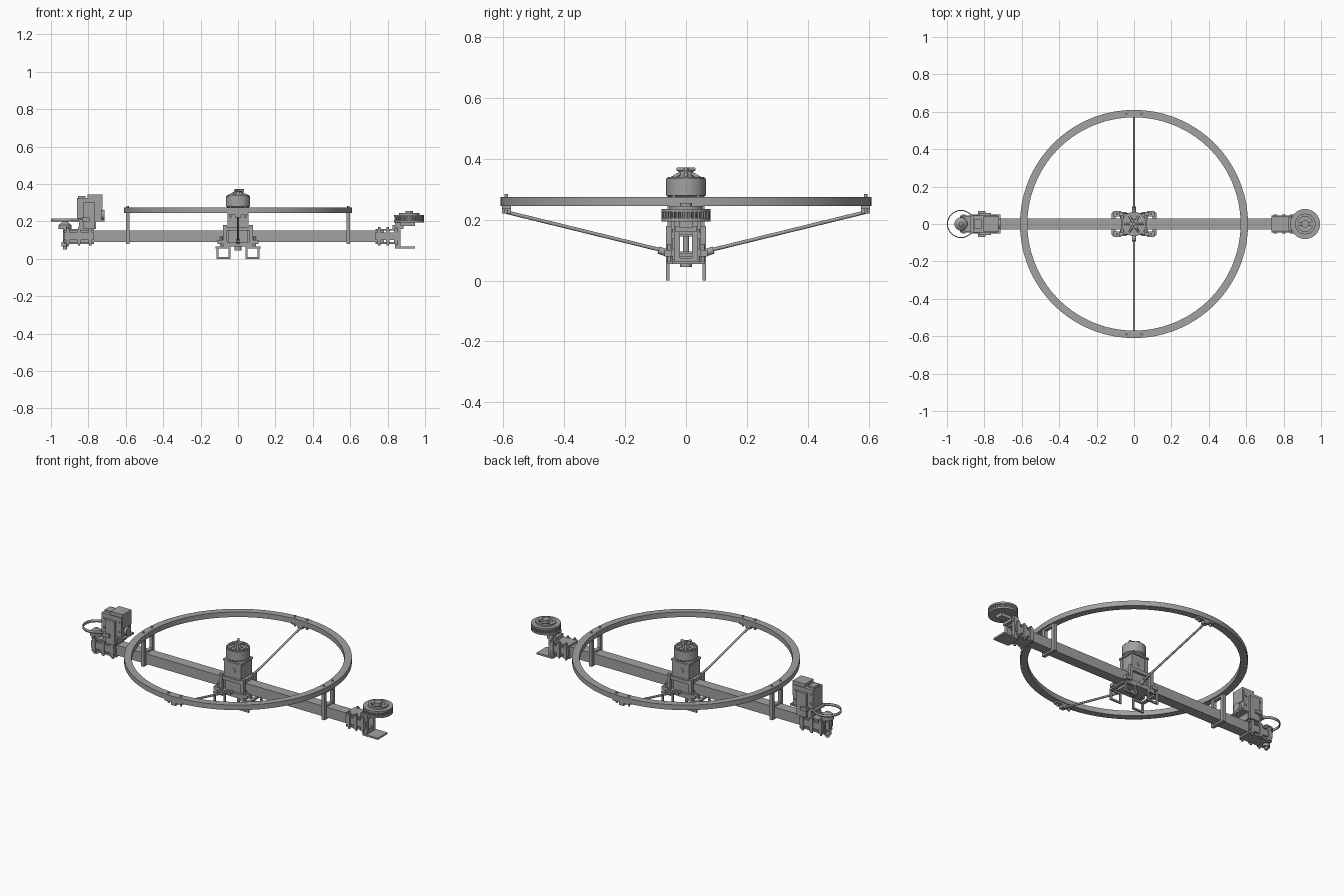
import bpy, bmesh, math
from mathutils import Vector

if "Cube" in bpy.data.objects:
    bpy.data.objects.remove(bpy.data.objects["Cube"], do_unlink=True)

grey = bpy.data.materials.new("satin grey")
grey.use_nodes = True
grey.diffuse_color = (.36, .36, .36, 1)
grey.node_tree.nodes["Principled BSDF"].inputs["Base Color"].default_value = grey.diffuse_color

# Shared dimensions
beam_low, beam_high, beam_half = .09, .15, .03
beam_middle = (beam_low + beam_high) / 2
wall, plate, bolt = .005, .01, .006
ring_low, ring_high, ring_inner, ring_outer = .245, .275, .57, .61
ring_middle = (ring_inner + ring_outer) / 2
post_offset = .04
sides = (-1, 1)
corners = [(s, t) for s in sides for t in sides]


def finish(name, bm, smooth=False):
    bmesh.ops.recalc_face_normals(bm, faces=bm.faces)
    mesh = bpy.data.meshes.new(name)
    bm.to_mesh(mesh)
    bm.free()
    mesh.materials.append(grey)
    ob = bpy.data.objects.new(name, mesh)
    bpy.context.collection.objects.link(ob)
    if smooth:
        bpy.ops.object.select_all(action='DESELECT')
        ob.select_set(True)
        bpy.context.view_layer.objects.active = ob
        bpy.ops.object.shade_smooth_by_angle()
    return ob


def box(name, x, y, low, high, length, width):
    """Upright block centred on x, y, spanning low to high."""
    bm = bmesh.new()
    bmesh.ops.create_cube(bm, size=1)
    bmesh.ops.scale(bm, vec=(length, width, high - low), verts=bm.verts)
    bmesh.ops.translate(bm, vec=(x, y, (low + high) / 2), verts=bm.verts)
    return finish(name, bm)


def rod(name, start, end, radius, tip=None, segments=16):
    start, end = Vector(start), Vector(end)
    span = end - start
    bm = bmesh.new()
    bmesh.ops.create_cone(bm, cap_ends=True, segments=segments, radius1=radius,
                          radius2=radius if tip is None else tip, depth=span.length)
    bmesh.ops.rotate(bm, verts=bm.verts, matrix=span.to_track_quat('Z', 'Y').to_matrix())
    bmesh.ops.translate(bm, verts=bm.verts, vec=(start + end) / 2)
    return finish(name, bm, True)


def upright(name, x, y, low, high, radius, tip=None, segments=32):
    return rod(name, (x, y, low), (x, y, high), radius, tip, segments)


def hoop(name, x, low, high, inner, outer, steps=72):
    """Flat ring of rectangular section."""
    bm = bmesh.new()
    vs = [bm.verts.new((r, 0, z)) for r, z in
          ((inner, low), (outer, low), (outer, high), (inner, high))]
    es = [bm.edges.new((vs[i - 1], vs[i])) for i in range(len(vs))]
    bmesh.ops.spin(bm, geom=vs + es, axis=(0, 0, 1), angle=math.tau, steps=steps)
    bmesh.ops.remove_doubles(bm, verts=bm.verts, dist=wall / 50)
    bmesh.ops.translate(bm, verts=bm.verts, vec=(x, 0, 0))
    return finish(name, bm, True)


def around(count, radius, x=0):
    for i in range(count):
        angle = math.tau * i / count
        yield x + radius * math.cos(angle), radius * math.sin(angle)


# Hollow square beam
beam_left, beam_right = .78, -.93
beam_centre, beam_length = (beam_left + beam_right) / 2, beam_left - beam_right
for s in sides:
    box("beam_side", beam_centre, s * (beam_half - wall / 2), beam_low, beam_high, beam_length, wall)
for low in (beam_low, beam_high - wall):
    box("beam_wall", beam_centre, 0, low, low + wall, beam_length, 2 * beam_half)

# Guard ring on two pairs of posts clamped to the beam
hoop("guard_ring", 0, ring_low, ring_high, ring_inner, ring_outer)
for s, t in corners:
    x, y = s * ring_middle, t * post_offset
    box("ring_post", x, y, beam_low - plate, ring_low, 2 * plate, 2 * plate)
    upright("post_bolt", x, y, ring_low, ring_high + bolt, bolt)
    upright("strut_bolt", y, x, ring_low - 4 * bolt, ring_high + plate, bolt)
for s in sides:
    for low in (beam_low - plate, beam_high, ring_low - plate):
        box("post_bridge", s * ring_middle, 0, low, low + plate, 2 * plate, 2 * post_offset)

# Diagonal struts from the hub out to the ring
strut_top, strut_foot = ring_low - 2 * plate, beam_low + plate
for s in sides:
    y = s * ring_middle
    box("strut_bracket", 0, y, ring_low - plate, ring_low, .11, 3 * plate)
    box("strut_socket", 0, y, strut_top - plate / 2, ring_low, 3 * plate, 3 * plate)
    rod("strut", (0, y, strut_top), (0, s * .08, strut_foot), bolt)
    rod("strut_sleeve", (0, s * .09, strut_foot), (0, s * .06, beam_low), 2 * bolt)

# Landing feet: bent strips
foot_top, foot_out, foot_in, foot_y = .065, .11, .045, .06
for s, t in corners:
    y, middle = t * foot_y, s * (foot_out + foot_in) / 2
    box("foot_outer_leg", s * foot_out, y, 0, foot_top, plate, plate)
    box("foot_inner_leg", s * foot_in, y, 0, foot_top, plate, plate)
    box("foot_sole", middle, y, 0, plate, foot_out - foot_in, plate)
    box("foot_strap", middle, y, foot_top - plate, foot_top, foot_out - foot_in + plate, plate)
for s in sides:
    box("foot_crossbar", s * foot_out, 0, foot_top - plate, foot_top, 2 * plate, 2 * foot_y)

# Hub clamp round the beam, carrying a pillar box
hub, pillar_low, pillar_high = .06, beam_high + 2 * plate, .26
box("hub_base", 0, 0, foot_top, beam_low, .15, 2 * hub)
box("hub_upper_plate", 0, 0, beam_high, pillar_low, .14, 2 * hub)
for s, t in corners:
    post_x, lug_x, y = s * .07, s * .09, t * .055
    box("hub_corner_post", post_x, y, foot_top, pillar_low + plate, 2 * plate, 2 * plate)
    box("hub_corner_lug", lug_x, y, beam_low - plate, beam_low + plate, 4 * plate, 3 * plate)
    upright("hub_bolt", lug_x, y, foot_top, beam_middle, bolt)
    box("pillar_post", s * .045, t * .04, pillar_low, pillar_high, 2 * plate, 2 * plate)
for s in sides:
    box("hub_cheek", 0, s * .04, beam_low, beam_high, .1, plate)
    box("pillar_side", s * .05, 0, pillar_low, pillar_high, wall, .08)
    box("pillar_panel", 0, s * .045, pillar_low, pillar_high, .08, wall)
    rod("cable_port", (0, s * .045, .215), (0, s * .05, .215), .016)
box("motor_plate", 0, 0, pillar_high, pillar_high + plate, 2 * hub, 2 * hub - plate)
upright("hub_plug", 0, 0, foot_top - 2 * plate, foot_top, 2 * plate)

# Main motor: foot, bell, spoked crown, shaft and arms
bell_low, bell_high, bell, shaft_top = .28, .335, .065, .36
upright("motor_foot", 0, 0, pillar_high + plate, bell_low, .05, bell)
upright("motor_bell", 0, 0, bell_low, bell_high, bell, segments=48)
hoop("motor_rim", 0, bell_high, bell_high + bolt, .05, .06)
for x, y in around(6, bell - plate):
    rod("crown_spoke", (x, y, bell_high), (x / 3, y / 3, shaft_top - bolt), bolt)
upright("shaft_hub", 0, 0, bell_high, shaft_top, .025)
for x, y in around(3, bell / 2):
    rod("hub_arm", (0, 0, shaft_top + bolt), (x, y, shaft_top + bolt), bolt)
upright("shaft_nut", 0, 0, shaft_top, shaft_top + 2 * bolt, plate, segments=6)

# Split clamps gripping each end of the beam
clamp_half, ribs = .04, 3
for name, centre, length in (("drive_clamp", -.85, .16), ("pulley_clamp", .8, .13)):
    for low in (beam_low - plate, beam_high):
        box(name + "_plate", centre, 0, low, low + plate, length, 2 * clamp_half)
    for s in sides:
        box(name + "_side", centre, s * clamp_half, beam_low + plate, beam_high - plate, length, plate)
        for i in range(ribs):
            x = centre + (i - 1) * (length / 2 - 2 * plate)
            box(name + "_rib", x, s * clamp_half, beam_low - plate, beam_high + plate, 2 * plate, 2 * plate)
            upright(name + "_bolt", x, s * clamp_half, beam_low - 2 * plate, beam_high + 2 * plate, bolt)

# Drive end: stacked gear housing and motor block
drive, drive_base, drive_deck, drive_top = -.795, beam_high + plate, .2, .325
drive_floor, drive_front = drive_deck + 2 * wall, drive + .07
box("drive_neck", drive - plate, 0, drive_base, drive_deck, .09, .09)
box("drive_flange", drive, 0, drive_deck, drive_floor, .16, .1)
box("drive_block", drive, 0, drive_floor, drive_top, .13, .09)
box("drive_cover", drive + 3 * plate, 0, .26, drive_top + 2 * plate, .08, .08)
box("drive_lid", drive - 4 * plate, 0, drive_top, drive_top + plate, .04, .05)
for s in sides:
    box("drive_rib", drive, s * .05, drive_base, .3, .06, 2 * plate)
    box("drive_ear", drive - 2 * plate, s * .06, drive_deck, drive_deck + 2 * plate, .04, 2 * plate)
    for x in (drive - .05, drive + .05):
        for z in (drive_floor + 3 * plate, drive_top - 3 * plate):
            rod("drive_screw", (x, 0, z), (x, s * .05, z), bolt)
rod("drive_dial", (drive, 0, .235), (drive_front + plate, 0, .235), .025)

# Belt guard: a thin strip looping out past the roller
roller_x, loop_radius, loop_steps = -.925, .075, 24
outline = [Vector((drive, clamp_half))]
for i in range(loop_steps + 1):
    angle = math.radians(45 + 270 * i / loop_steps)
    outline.append(Vector((roller_x + loop_radius * math.cos(angle), loop_radius * math.sin(angle))))
outline.append(Vector((drive, -clamp_half)))
bm = bmesh.new()
lower, upper = [[bm.verts.new((*p, z)) for p in outline] for z in (drive_deck, drive_floor + wall)]
for i in range(loop_steps + 2):
    bm.faces.new((lower[i], lower[i + 1], upper[i + 1], upper[i]))
finish("belt_guard", bm, True).modifiers.new("thickness", 'SOLIDIFY').thickness = wall

# Roller standing at the outer tip
roller = .035
upright("roller_body", roller_x, 0, drive_base, drive_deck - 2 * plate, roller)
upright("roller_cap", roller_x, 0, drive_deck - 2 * plate, drive_deck, roller, plate)
upright("roller_pin", roller_x, 0, .05, drive_base, plate)
upright("roller_foot", roller_x, 0, foot_top, beam_low, 2 * plate)

# Pulley end: uprights, top arm and lower tray
pulley_x, pulley, pulley_low, pulley_high = .915, .08, .195, .235
arm_x, tray_low = .855, .055
for s in sides:
    box("pulley_upright", arm_x, s * beam_half, tray_low, pulley_low, 3 * plate, 2 * plate)
box("pulley_crosspiece", arm_x, 0, beam_high + plate, beam_high + 3 * plate, .06, .07)
box("pulley_arm", .895, 0, pulley_low - 2 * plate, pulley_low, .1, .045)
box("lower_tray", .895, 0, tray_low, tray_low + plate, .1, .09)
box("tray_lip", arm_x, 0, tray_low, tray_low + 2 * plate, 3 * plate, .08)

# Ribbed pulley wheel with raised cap
for low in (pulley_low, pulley_high - plate):
    hoop("pulley_rim", pulley_x, low, low + plate, .05, pulley)
hoop("pulley_core", pulley_x, pulley_low, pulley_high, .05, pulley - plate)
for x, y in around(32, pulley - plate / 2, pulley_x):
    upright("pulley_rib", x, y, pulley_low, pulley_high, wall, segments=6)
upright("pulley_disc", pulley_x, 0, pulley_low, pulley_low + 2 * plate, .055)
hoop("pulley_cap", pulley_x, pulley_high - plate, pulley_high + plate, .04, .055)
box("cap_bar", pulley_x, 0, pulley_high, pulley_high + plate, .1, 2 * plate)
upright("pulley_axle", pulley_x, 0, pulley_low, pulley_high + 2 * plate, 2 * plate)
